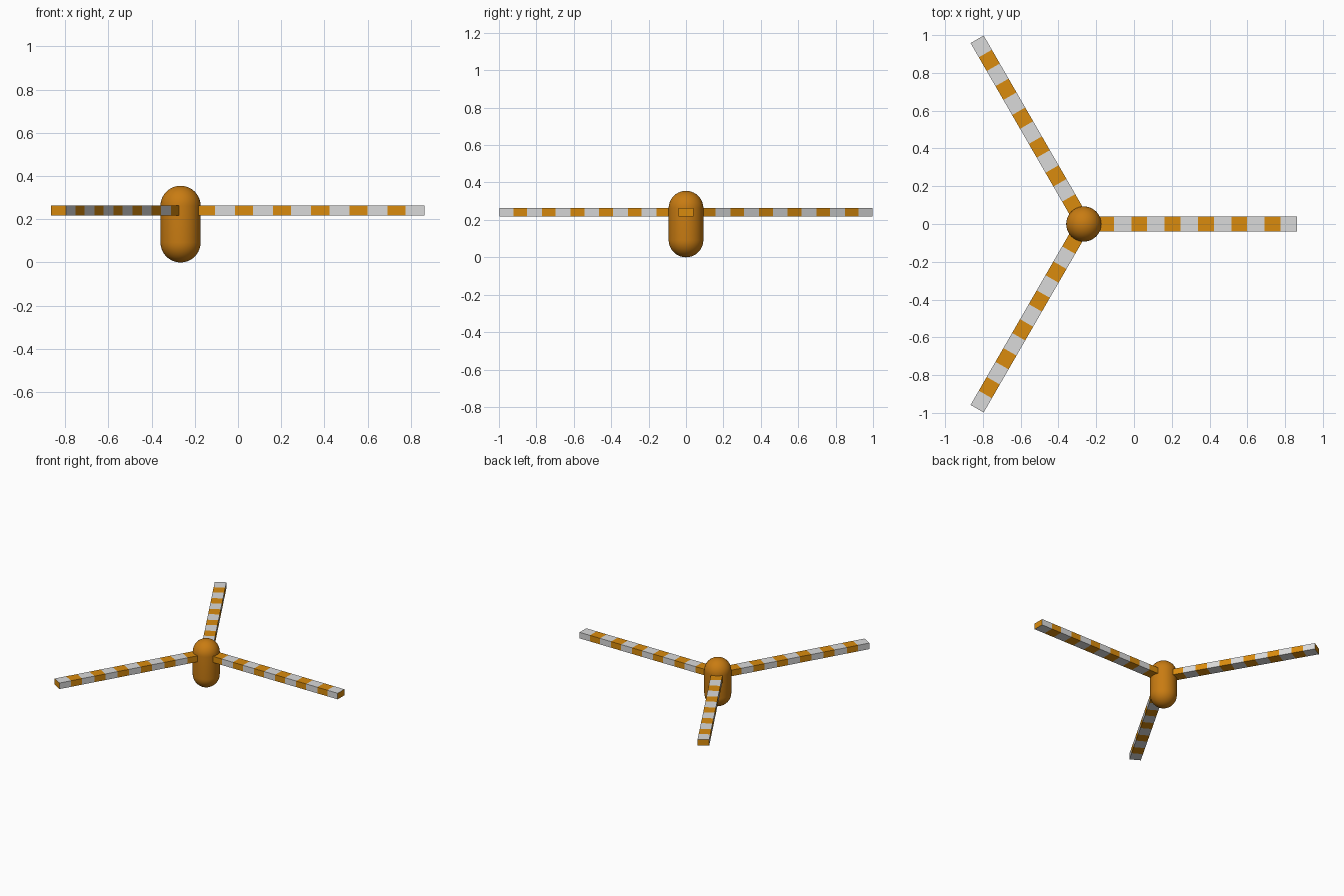
import bpy, bmesh, math
from mathutils import Matrix

if "Cube" in bpy.data.objects:
    bpy.data.objects.remove(bpy.data.objects["Cube"])

HUB_X = -0.266              # axis of the hub
R, H = 0.093, 0.355         # hub capsule radius and height
L, W = 1.129, 0.08          # arm length and width
Z0, Z1 = 0.217, 0.263       # arm bottom and top
PERIOD, ORANGE_LEN = 0.1765, 0.084


def material(name, rgb):
    m = bpy.data.materials.new(name)
    m.diffuse_color = (*rgb, 1)
    m.use_nodes = True
    m.node_tree.nodes["Principled BSDF"].inputs["Base Color"].default_value = m.diffuse_color
    return m


hub_orange = material("hub orange", (0.58, 0.20, 0.006))
stripe_orange = material("stripe orange", (0.70, 0.26, 0.004))
light_grey = material("light grey", (0.70, 0.70, 0.70))


def finish(bm, name, mats):
    bmesh.ops.recalc_face_normals(bm, faces=bm.faces)
    me = bpy.data.meshes.new(name)
    bm.to_mesh(me)
    bm.free()
    for m in mats:
        me.materials.append(m)
    ob = bpy.data.objects.new(name, me)
    ob.location.x = HUB_X
    bpy.context.collection.objects.link(ob)
    return ob


# Hub: a capsule made by stretching a sphere at its equator
bm = bmesh.new()
bmesh.ops.create_uvsphere(bm, u_segments=40, v_segments=20, radius=R)
equator = [e for e in bm.edges if all(abs(v.co.z) < 1e-5 for v in e.verts)]
bmesh.ops.split_edges(bm, edges=equator)
for f in bm.faces:
    f.smooth = True
upper = {v for f in bm.faces if f.calc_center_median().z > 0 for v in f.verts}
for v in bm.verts:
    v.co.z += H - R if v in upper else R
open_edges = [e for e in bm.edges if e.is_boundary]
for f in bmesh.ops.bridge_loops(bm, edges=open_edges)["faces"]:
    f.smooth = True
finish(bm, "hub", [hub_orange])

# Arms: striped square bars, cut at every stripe border, with orange end caps
cuts = [(0.0, 1)]           # (distance from hub, material of the stripe that starts here)
first = 1.042 - 6 * PERIOD
for k in range(7):
    t = first + k * PERIOD
    if t > 0:
        cuts.append((t, 1))
    if k < 6:
        cuts.append((t + PERIOD - ORANGE_LEN, 0))
cuts.append((L, 0))

for i in range(3):
    bm = bmesh.new()
    rings = [[bm.verts.new((t, y, z)) for y, z in
              ((-W / 2, Z0), (W / 2, Z0), (W / 2, Z1), (-W / 2, Z1))] for t, _ in cuts]
    for a, b, (_, mat) in zip(rings, rings[1:], cuts):
        for j in range(4):
            k = (j + 1) % 4
            bm.faces.new((a[j], a[k], b[k], b[j])).material_index = mat
    bm.faces.new(rings[0])
    bm.faces.new(rings[-1])
    bm.transform(Matrix.Rotation(math.radians(120 * i), 4, 'Z'))
    finish(bm, f"arm_{i + 1}", [stripe_orange, light_grey])
